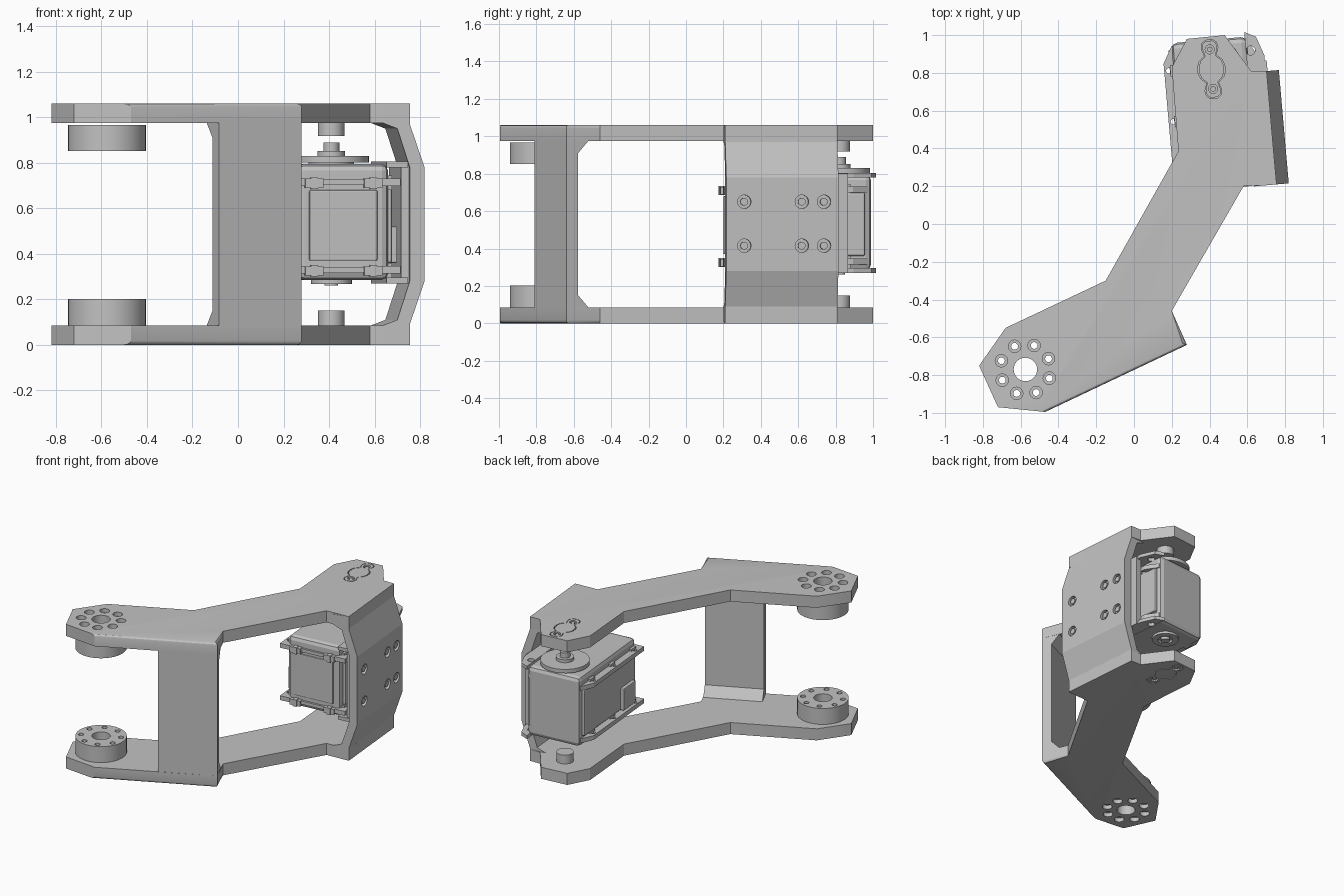
import bpy, bmesh
from math import radians, cos, sin
from mathutils import Matrix, Vector

old = bpy.data.objects.get("Cube")
if old:
    bpy.data.objects.remove(old, do_unlink=True)

mat = bpy.data.materials.new("plain_grey")
mat.use_nodes = True
grey = (0.54, 0.54, 0.54, 1)
mat.diffuse_color = grey
mat.node_tree.nodes["Principled BSDF"].inputs["Base Color"].default_value = grey

H = 1.06      # overall height
T = 0.085     # plate thickness
WORLD = Matrix()
TILT = Matrix.Translation((0.41, 0.82, 0)) @ Matrix.Rotation(radians(5), 4, 'Z')
UPRIGHT = Matrix.Rotation(radians(90), 4, 'X')   # local y becomes world z


def finish(name, bm, m):
    bmesh.ops.recalc_face_normals(bm, faces=bm.faces)
    me = bpy.data.meshes.new(name)
    bm.to_mesh(me)
    bm.free()
    me.transform(m)
    me.materials.append(mat)
    ob = bpy.data.objects.new(name, me)
    bpy.context.collection.objects.link(ob)
    return ob


def smooth(ob):
    bpy.ops.object.select_all(action='DESELECT')
    ob.select_set(True)
    bpy.context.view_layer.objects.active = ob
    bpy.ops.object.shade_smooth_by_angle(angle=radians(30))


def add_prism(bm, pts, lo, hi):
    face = bm.faces.new([bm.verts.new((x, y, lo)) for x, y in pts])
    ext = bmesh.ops.extrude_face_region(bm, geom=[face])
    top = [v for v in ext["geom"] if isinstance(v, bmesh.types.BMVert)]
    bmesh.ops.translate(bm, verts=top, vec=(0, 0, hi - lo))


def prism(name, pts, lo, hi, m=WORLD):
    bm = bmesh.new()
    add_prism(bm, pts, lo, hi)
    return finish(name, bm, m)


def circle(x, y, r, n=32):
    return [(x + r * cos(radians(360 * i / n)), y + r * sin(radians(360 * i / n))) for i in range(n)]


def cyl(name, x, y, r, lo, hi, m=WORLD):
    ob = prism(name, circle(x, y, r), lo, hi, m)
    smooth(ob)
    return ob


def box(name, lo, hi, m=TILT, bevel=0.0):
    bm = bmesh.new()
    (x0, y0, z0), (x1, y1, z1) = lo, hi
    add_prism(bm, [(x0, y0), (x1, y0), (x1, y1), (x0, y1)], z0, z1)
    if bevel:
        bmesh.ops.bevel(bm, geom=bm.edges[:], offset=bevel, segments=2, profile=0.5, affect='EDGES')
    return finish(name, bm, m)


def cut(ob, outlines, lo, hi, m=WORLD):
    """Cut a set of separate outlines out of an object."""
    bm = bmesh.new()
    for pts in outlines:
        add_prism(bm, pts, lo, hi)
    cutter = finish("cutter", bm, m)
    cutter.hide_render = True
    mod = ob.modifiers.new("cut", 'BOOLEAN')
    mod.operation, mod.solver, mod.object = 'DIFFERENCE', 'EXACT', cutter
    bpy.context.view_layer.objects.active = ob
    bpy.ops.object.modifier_apply(modifier="cut")
    bpy.data.objects.remove(cutter, do_unlink=True)


# Shared outlines
plate = [(-.82, -.75), (-.72, -.97), (-.47, -.995), (.28, -.64), (.20, -.46), (.58, .20),
         (.755, .21), (.70, .81), (.62, .81), (.48, 1.0), (.28, .98), (.20, .83),
         (.235, .385), (-.15, -.30), (-.68, -.55)]
half = [(.018, .15), (.035, .135), (.04, .11), (.028, .07), (.055, .045), (.065, .018)]
side = half + [(x, -y) for x, y in reversed(half)]
arm = side + [(-x, y) for x, y in reversed(side)]
px, py = -.575, -.77
ring = [(px + .135 * cos(radians(25 + 45 * i)), py + .135 * sin(radians(25 + 45 * i))) for i in range(8)]
through = [circle(px, py, .062)] + [circle(x, y, .018, 16) for x, y in ring]
sinks = [circle(x, y, .033, 20) for x, y in ring]


def make_plate(name, inner, outer):
    """Bent arm plate with a rounded front corner, hole pattern and flush horn arm."""
    bm = bmesh.new()
    add_prism(bm, plate, inner, outer)
    corners = [Vector((*plate[i], outer)) for i in (2, 3, 4)]
    rim = [e for e in bm.edges
           if all(any((v.co - c).length < 1e-4 for c in corners) for v in e.verts)]
    bmesh.ops.bevel(bm, geom=rim, offset=.018, segments=3, profile=.5, affect='EDGES')
    ob = finish(name, bm, WORLD)
    d = 1 if outer > inner else -1
    cut(ob, through, inner - .05 * d, outer + .05 * d)
    cut(ob, sinks, outer - .03 * d, outer + .05 * d)
    cut(ob, [[(x * 1.1, y * 1.03) for x, y in arm]], outer - .03 * d, outer + .05 * d, TILT)
    smooth(ob)
    insert = prism(name + "_horn_arm", arm, outer - .035 * d, outer, TILT)
    cut(insert, [circle(0, y, .024, 20) for y in (-.105, .105)], outer - .02 * d, outer + .05 * d, TILT)
    for y in (-.105, .105):
        cyl(name + "_arm_screw", 0, y, .014, outer - .03 * d, outer - .004 * d, TILT)


make_plate("top_plate", H - T, H)
make_plate("bottom_plate", T, 0)

# Pivot bosses
for name, lo, hi in (("top_pivot_boss", .852, .966), ("bottom_pivot_boss", T, .202)):
    boss = cyl(name, px, py, .172, lo, hi)
    cut(boss, through, lo - .05, hi + .05)
    smooth(boss)

# Front wall with gussets
front = Matrix.Translation((.28, -.64, 0)) @ Matrix.Rotation(radians(115), 4, 'Z') @ UPRIGHT
prism("front_wall", [(0, .018), (.13, .018), (.13, T), (.07, .15), (.07, H - .15), (.13, H - T),
                     (.13, H - .018), (0, H - .018)], -.4, 0, front)

# Bowed side wall with screw pockets
lower = [(0, 0), (0, .09), (.065, .28)]
inner = [(0, .28), (-.055, .11), (-.12, T), (-.12, .01)]
flip = lambda pts: [(x, H - z) for x, z in reversed(pts)]
profile = lower + flip(lower) + flip(inner) + inner
wall = prism("side_wall", [(x + .29, z) for x, z in profile], .036, .638, TILT @ UPRIGHT)
ALONG = TILT @ Matrix.Rotation(radians(90), 4, 'Z') @ UPRIGHT   # local (y, z), depth along x
spots = [(y, z) for y in (-.541, -.232, -.113) for z in (.415, .65)]
cut(wall, [circle(y, z, .036, 24) for y, z in spots], .33, .40, ALONG)
for y, z in spots:
    cyl("wall_screw", y, z, .02, .30, .35, ALONG)

# Motor body
box("motor_body", (-.2, -.60, .285), (.2, .155, .795), bevel=.03)
box("motor_middle", (-.22, -.56, .36), (.22, .12, .70), bevel=.01)
for s in (-1, 1):
    for z in (.33, .715):
        # Long side flange with holes
        flange = prism("motor_flange", [(s * .17, -.62), (s * .25, -.62), (s * .25, .05),
                                        (s * .20, .14), (s * .17, .14)], z - .016, z + .016, TILT)
        cut(flange, [circle(s * .225, y, .015, 16) for y in (-.54, -.26, .01)], z - .1, z + .1, TILT)
        for y in (-.54, -.26, .01):
            box("flange_nut_block", (s * .2 - .018, y - .03, z - .035), (s * .2 + .018, y + .03, z + .03))
        # Front end tabs
        box("front_tab", (s * .13 - .04, -.63, z - .025), (s * .13 + .04, -.58, z + .015))
        box("front_tab_lug", (s * .13 - .015, -.635, z - .03), (s * .13 + .015, -.58, z + .02))
    box("connector", (s * .215 - .03, -.52, .36), (s * .215 + .03, -.36, .52), bevel=.006)
for z in (.33, .715):
    box("front_rail", (-.2, -.615, z - .012), (.2, -.59, z + .012))
box("front_panel", (-.15, -.61, .37), (.15, -.59, .68), bevel=.006)

# Mounting bracket between motor and side wall
box("mount_plate", (.255, -.60, .27), (.295, .02, .80))
for z in (.27, .78):
    lip = prism("mount_lip", [(.19, -.61), (.285, -.61), (.285, .05), (.25, .15), (.19, .18)],
                z, z + .025, TILT)
    cut(lip, [circle(.215, .08, .024, 20)], z - .05, z + .08, TILT)

# Output horn, idler and plate pins
cyl("horn_disc", 0, 0, .165, .802, .83, TILT)
cyl("horn_base", 0, 0, .10, .785, .805, TILT)
cyl("horn_hub", 0, 0, .06, .83, .852, TILT)
cyl("horn_screw", 0, 0, .035, .852, .89, TILT)
idler = cyl("idler_disc", 0, 0, .09, .268, .30, TILT)
cut(idler, [circle(0, 0, .05)], .2, .285, TILT)
smooth(idler)
cyl("idler_screw", 0, 0, .03, .26, .30, TILT)
cyl("top_pin", 0, 0, .058, .918, .98, TILT)
cyl("bottom_pin", 0, 0, .058, .08, .15, TILT)
